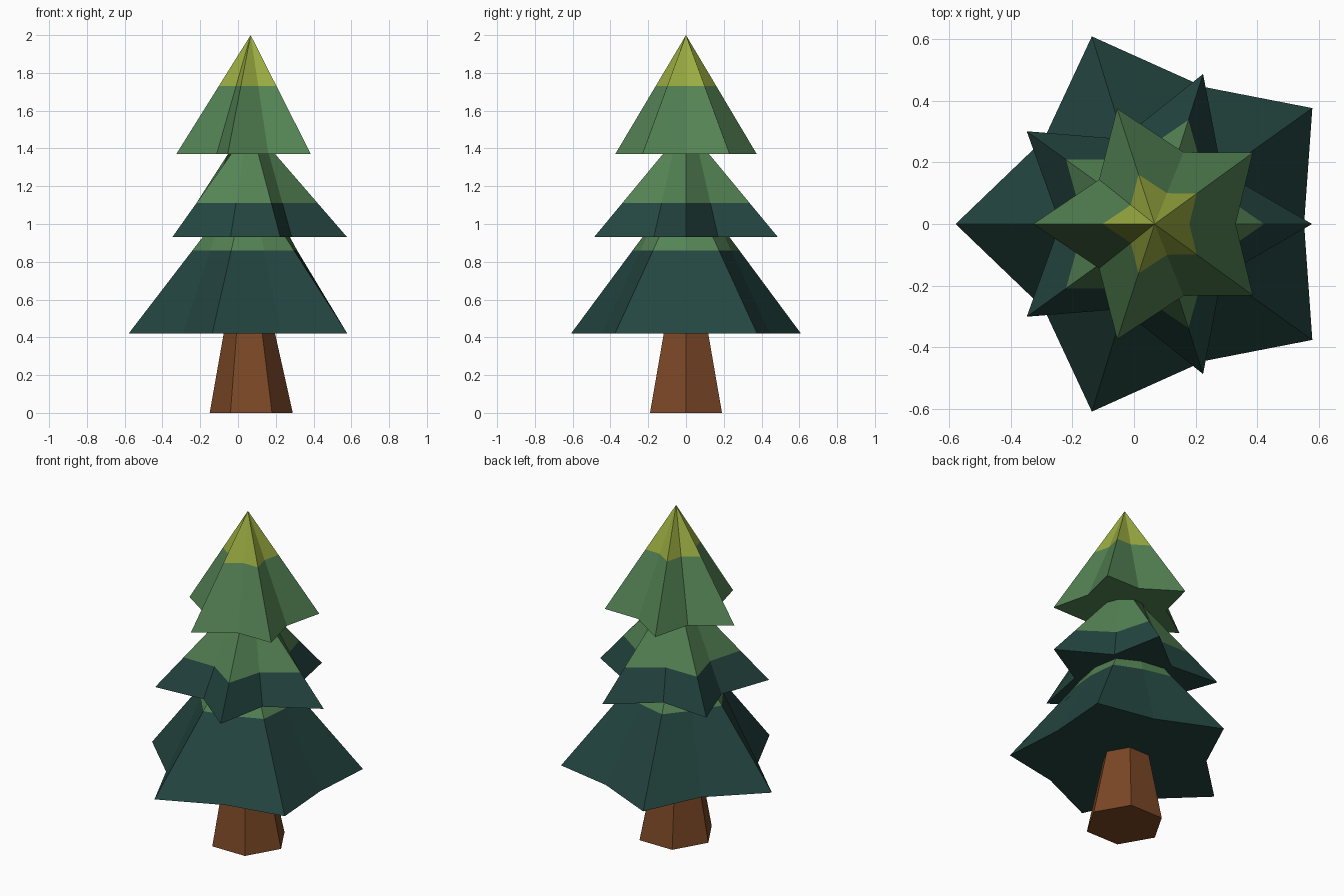
import bpy, bmesh, math

if "Cube" in bpy.data.objects:
    bpy.data.objects.remove(bpy.data.objects["Cube"])


def material(name, rgb):
    m = bpy.data.materials.new(name)
    lin = [((c / 255 + 0.055) / 1.055) ** 2.4 for c in rgb]
    m.diffuse_color = (*lin, 1)
    m.use_nodes = True
    m.node_tree.nodes["Principled BSDF"].inputs["Base Color"].default_value = m.diffuse_color
    return m


LIME = material("lime_green", (155, 172, 65))
GREEN = material("leaf_green", (84, 131, 84))
TEAL = material("dark_teal", (36, 70, 65))
BROWN = material("bark_brown", (122, 71, 38))


def star(z, outer, inner, c_out, c_in, turn):
    """Five-pointed ring; the first point lies at angle 'turn'."""
    pts = []
    for i in range(10):
        r, c = (inner, c_in) if i % 2 else (outer, c_out)
        a = math.radians(turn + 36 * i)
        pts.append((c + r * math.cos(a), r * math.sin(a), z))
    return pts


def hexagon(z, r, c):
    return [(c + r * math.cos(i * math.pi / 3), r * math.sin(i * math.pi / 3), z)
            for i in range(6)]


def loft(name, bottom, top, mats, cut=None):
    """Closed solid from a ring up to a ring or a single tip, recoloured above 'cut'."""
    bm = bmesh.new()
    lo = [bm.verts.new(p) for p in bottom]
    hi = [bm.verts.new(p) for p in top]
    n = len(lo)
    bm.faces.new(lo[::-1])
    for i in range(n):
        j = (i + 1) % n
        if len(hi) == 1:
            bm.faces.new((lo[i], lo[j], hi[0]))
        else:
            bm.faces.new((lo[i], lo[j], hi[j], hi[i]))
    if len(hi) > 1:
        bm.faces.new(hi)
    if cut:
        bmesh.ops.bisect_plane(bm, geom=bm.verts[:] + bm.edges[:] + bm.faces[:],
                               plane_co=(0, 0, cut), plane_no=(0, 0, 1))
        for f in bm.faces:
            f.material_index = int(f.calc_center_median().z > cut)
    bmesh.ops.recalc_face_normals(bm, faces=bm.faces[:])
    me = bpy.data.meshes.new(name)
    bm.to_mesh(me)
    bm.free()
    for m in mats:
        me.materials.append(m)
    ob = bpy.data.objects.new(name, me)
    bpy.context.collection.objects.link(ob)


# Tapered six-sided trunk
loft("trunk", hexagon(0, 0.22, 0.07), hexagon(0.43, 0.134, 0.06), [BROWN])

# Star-shaped foliage tiers, middle one turned half a step
loft("lower_branches", star(0.42, 0.64, 0.467, 0.061, 0.085, 180),
     star(0.94, 0.235, 0.215, 0.055, 0.055, 180), [TEAL, GREEN], 0.86)
loft("middle_branches", star(0.93, 0.512, 0.29, 0.066, 0.05, 0),
     star(1.38, 0.12, 0.115, 0.068, 0.068, 0), [TEAL, GREEN], 1.11)
loft("top_branches", star(1.37, 0.394, 0.245, 0.067, 0.085, 180),
     [(0.067, 0, 2)], [GREEN, LIME], 1.73)
